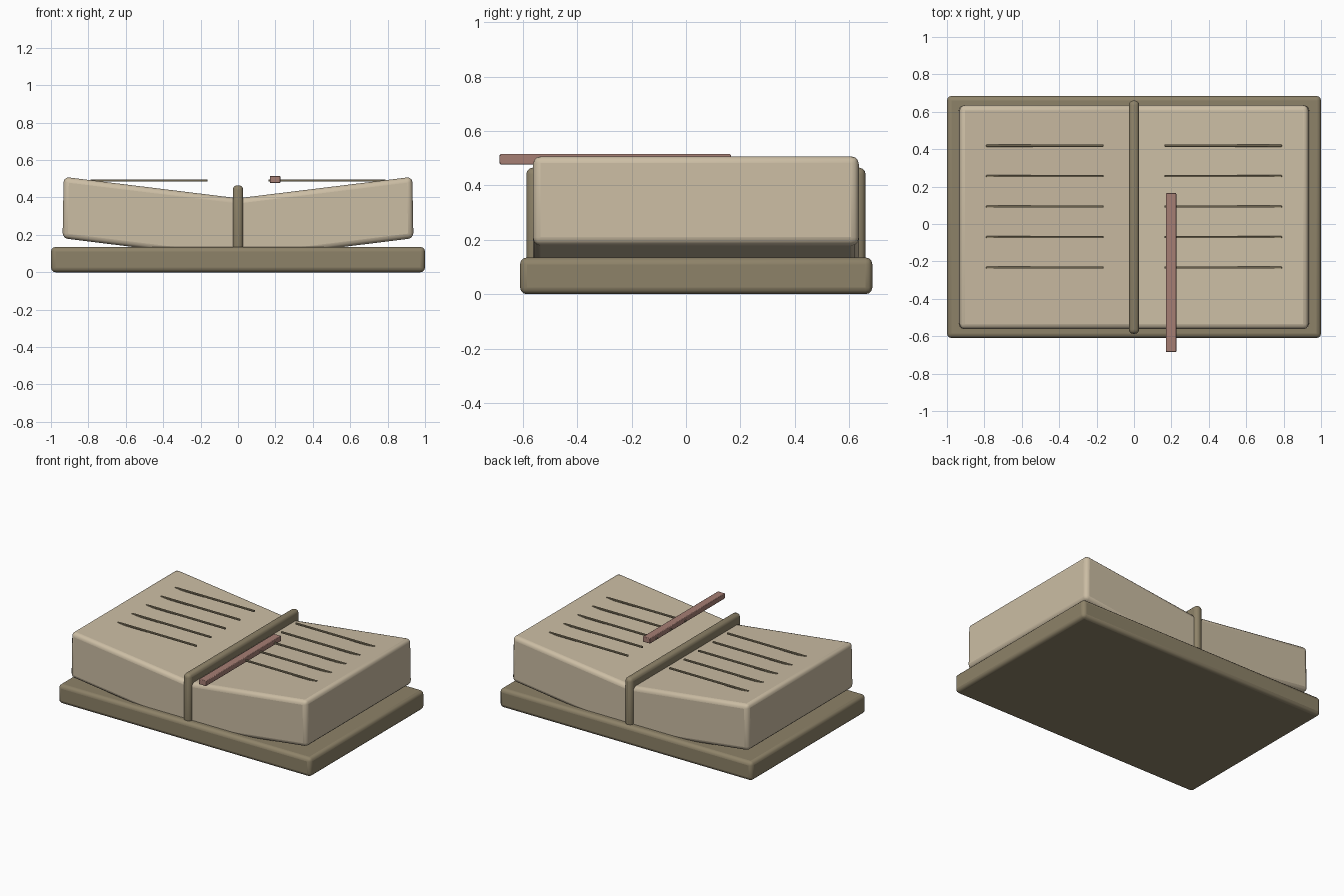
import bpy, bmesh

if "Cube" in bpy.data.objects:
    bpy.data.objects.remove(bpy.data.objects["Cube"])


def material(name, rgb):
    m = bpy.data.materials.new(name)
    m.diffuse_color = (*rgb, 1)
    m.use_nodes = True
    m.node_tree.nodes["Principled BSDF"].inputs["Base Color"].default_value = m.diffuse_color
    return m


PAPER = material("warm paper", (0.60, 0.51, 0.37))
LEATHER = material("olive leather", (0.27, 0.225, 0.14))
RIBBON = material("dusty red", (0.38, 0.21, 0.175))


def prism(name, profile, y0, y1, mat, bevel, segments=3):
    """Extrude an x-z profile from y0 to y1 and round its edges."""
    bm = bmesh.new()
    face = bm.faces.new([bm.verts.new((x, y0, z)) for x, z in profile])
    ext = bmesh.ops.extrude_face_region(bm, geom=[face])
    for v in ext["geom"]:
        if isinstance(v, bmesh.types.BMVert):
            v.co.y = y1
    bmesh.ops.recalc_face_normals(bm, faces=bm.faces)
    mesh = bpy.data.meshes.new(name)
    bm.to_mesh(mesh)
    bm.free()
    mesh.materials.append(mat)
    ob = bpy.data.objects.new(name, mesh)
    bpy.context.collection.objects.link(ob)
    mod = ob.modifiers.new("rounded edges", "BEVEL")
    mod.width, mod.segments, mod.limit_method = bevel, segments, "NONE"
    bpy.context.view_layer.objects.active = ob
    ob.select_set(True)
    bpy.ops.object.shade_smooth_by_angle(angle=0.6)
    ob.select_set(False)
    return ob


def box(name, x0, x1, y0, y1, z0, z1, mat, bevel, segments=3):
    profile = [(x0, z0), (x1, z0), (x1, z1), (x0, z1)]
    return prism(name, profile, y0, y1, mat, bevel, segments)


# Cover slab and the rounded spine ridge
box("cover", -1, 1, -0.61, 0.685, 0, 0.135, LEATHER, 0.025)
box("spine", -0.028, 0.028, -0.587, 0.66, 0.06, 0.465, LEATHER, 0.024)

# Two page blocks, rising toward the outer edges
for side, s in (("left", -1), ("right", 1)):
    prism(side + "_pages",
          [(s * -0.03, 0.062), (s * 0.938, 0.182), (s * 0.932, 0.51), (s * -0.03, 0.392)],
          -0.562, 0.635, PAPER, 0.028)
    # Ruled text strips, level above the sloping pages
    x0, x1 = sorted((s * 0.163, s * 0.79))
    for i in range(5):
        y = 0.419 - 0.163 * i
        box(f"{side}_line_{i + 1}", x0, x1, y - 0.006, y + 0.006,
            0.484, 0.496, LEATHER, 0.002, 1)

# Bookmark bar overhanging the front
box("bookmark", 0.17, 0.226, -0.685, 0.165, 0.477, 0.515, RIBBON, 0.004, 2)
